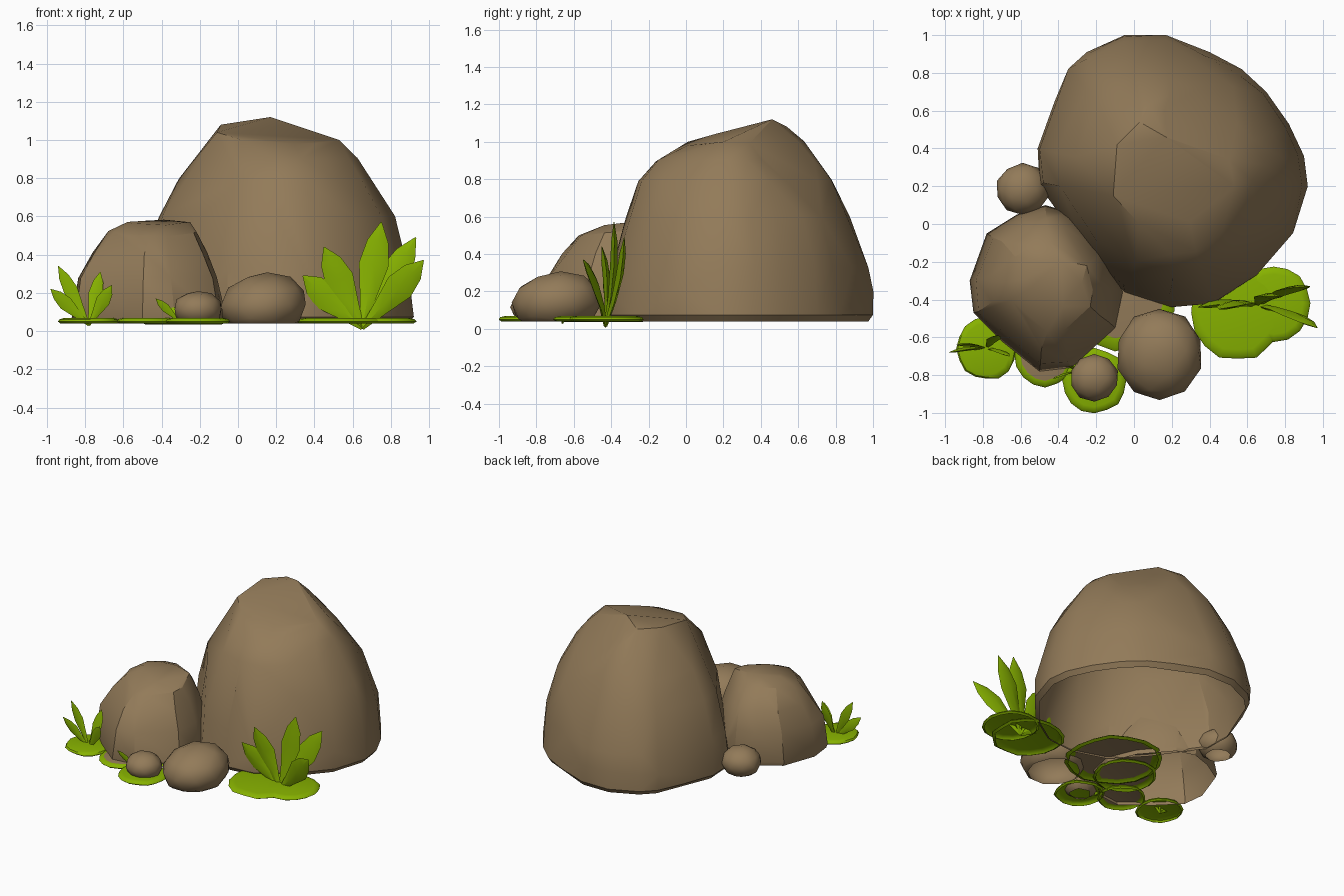
import bpy, bmesh, math, random
from mathutils import Vector

if "Cube" in bpy.data.objects:
    bpy.data.objects.remove(bpy.data.objects["Cube"])

random.seed(4)


def material(name, rgb):
    m = bpy.data.materials.new(name)
    m.diffuse_color = (*rgb, 1)
    m.use_nodes = True
    m.node_tree.nodes["Principled BSDF"].inputs["Base Color"].default_value = m.diffuse_color
    return m


ROCK = material("rock brown", (0.29, 0.197, 0.1))
LEAF = material("leaf green", (0.24, 0.44, 0.0))


def finish(bm, name, mats, angle):
    bmesh.ops.recalc_face_normals(bm, faces=bm.faces)
    me = bpy.data.meshes.new(name)
    bm.to_mesh(me)
    bm.free()
    for m in mats:
        me.materials.append(m)
    ob = bpy.data.objects.new(name, me)
    bpy.context.collection.objects.link(ob)
    bpy.ops.object.select_all(action='DESELECT')
    ob.select_set(True)
    bpy.context.view_layer.objects.active = ob
    bpy.ops.object.shade_smooth_by_angle(angle=math.radians(angle))
    return ob


def open_bottom(bm, z):
    down = [f for f in bm.faces if all(v.co.z < z + 0.002 for v in f.verts)]
    bmesh.ops.delete(bm, geom=down, context='FACES')


# Boulder: footprint refitted to each level (z, x0, x1, y0, y1, rise along y),
# chipped by planes, wrapped in a convex skin and left open underneath
def boulder(name, plan, levels, jitter, extra=(), chips=()):
    pts = []
    xs, ys = [p[0] for p in plan], [p[1] for p in plan]
    for k, (z, x0, x1, y0, y1, rise) in enumerate(levels):
        for px, py in plan:
            u = (px - min(xs)) / (max(xs) - min(xs))
            v = (py - min(ys)) / (max(ys) - min(ys))
            j = jitter if k > 1 else 0
            pts.append(Vector((x0 + u * (x1 - x0) + random.uniform(-j, j),
                               y0 + v * (y1 - y0) + random.uniform(-j, j),
                               z + rise * (v - 0.5) + random.uniform(-j, j) * 0.5)))
    pts += [Vector(p) for p in extra]
    # points beyond a chip plane are pushed back onto it, moving sideways
    for co, no in chips:
        co, no = Vector(co), Vector(no).normalized()
        flat = Vector((no.x, no.y, 0))
        for p in pts:
            d = (p - co).dot(no)
            if d > 0:
                p -= flat * (d / flat.length_squared)
    bm = bmesh.new()
    for p in pts:
        bm.verts.new(p)
    bmesh.ops.convex_hull(bm, input=bm.verts)
    loose = [v for v in bm.verts if not v.link_faces]
    bmesh.ops.delete(bm, geom=loose, context='VERTS')
    bmesh.ops.dissolve_limit(bm, angle_limit=math.radians(6),
                             verts=bm.verts, edges=bm.edges)
    open_bottom(bm, levels[0][0])
    return finish(bm, name, [ROCK], 28)


boulder("large_boulder",
        [(-.05, 1), (.17, 1), (.4, .91), (.57, .82), (.7, .7), (.82, .53),
         (.9, .36), (.92, .2), (.84, -.05), (.65, -.27), (.42, -.42), (.2, -.44),
         (-.05, -.36), (-.25, -.15), (-.5, .2), (-.51, .4), (-.42, .65),
         (-.34, .82), (-.25, .91)],
        [(.04, -.48, .89, -.41, .975, 0), (.075, -.51, .92, -.44, 1, 0),
         (.2, -.505, .91, -.43, .99, 0), (.33, -.49, .89, -.40, .965, 0),
         (.6, -.41, .815, -.32, .87, 0), (.79, -.30, .70, -.25, .77, 0),
         (.9, -.22, .62, -.15, .69, 0), (.99, -.15, .53, .0, .62, .02)],
        0.012,
        extra=[(.17, .46, 1.12), (-.09, .42, 1.08), (-.11, .15, 1.04),
               (.53, .2, 1.0), (.02, .01, 1.0), (.03, .54, 1.08)],
        chips=[((.17, .46, 1.12), (.7, .9, 1.0))])

boulder("medium_boulder",
        [(-.47, .1), (-.33, .06), (-.15, -.15), (-.06, -.36), (-.1, -.55),
         (-.33, -.76), (-.5, -.78), (-.7, -.62), (-.85, -.47), (-.87, -.3),
         (-.78, -.05), (-.62, .05)],
        [(.04, -.86, -.07, -.77, .09, 0), (.07, -.87, -.06, -.78, .1, 0),
         (.28, -.83, -.10, -.74, .07, 0), (.41, -.76, -.15, -.65, .02, .02),
         (.52, -.67, -.21, -.57, -.1, .05), (.565, -.57, -.28, -.45, -.18, .03)],
        0.012, extra=[(-.25, -.22, .57)])


# Small rounded stones, leaning sideways by skew
def stone(name, x, y, z, rx, ry, rz, skew):
    bm = bmesh.new()
    bmesh.ops.create_icosphere(bm, subdivisions=2, radius=1)
    for v in bm.verts:
        k = random.uniform(0.97, 1.03)
        c = v.co.copy()
        v.co = Vector((x + (c.x + skew * c.z) * rx * k,
                       y + (c.y + skew * c.z) * ry * k, z + c.z * rz * k))
    bmesh.ops.bisect_plane(bm, geom=bm.verts[:] + bm.edges[:] + bm.faces[:],
                           plane_co=(0, 0, .04), plane_no=(0, 0, -1), clear_outer=True)
    finish(bm, name, [ROCK], 45)


stone("front_stone", .135, -.69, .14, .23, .245, .165, .08)
stone("front_pebble", -.21, -.815, .115, .13, .125, .095, 0)
stone("side_pebble", -.59, .185, .12, .14, .135, .11, 0)


# Low moss pads; those among the rocks have a brown soil centre inside a green rim
def pad(name, x, y, rx, ry, soil=False, drop=0.0):
    bm = bmesh.new()
    n, rings = 16, []
    wob = [random.uniform(0.96, 1.04) for _ in range(n)]
    for s, z in ((.92, .04), (1, .05), (.95, .062), (.8, .069)):
        rings.append([bm.verts.new((x + rx * s * w * math.cos(2 * math.pi * i / n),
                                    y + ry * s * w * math.sin(2 * math.pi * i / n),
                                    z - drop)) for i, w in enumerate(wob)])
    for a, b in zip(rings, rings[1:]):
        for i in range(n):
            j = (i + 1) % n
            bm.faces.new((a[i], a[j], b[j], b[i]))
    bm.faces.new(rings[-1]).material_index = int(soil)
    finish(bm, name, [LEAF, ROCK], 40)


for i, spec in enumerate([
        (.55, -.47, .25, .25), (.74, -.42, .19, .2), (-.78, -.66, .16, .165),
        (-.21, -.83, .175, .17), (-.47, -.69, .165, .17, True),
        (-.10, -.33, .33, .335, True), (-.29, -.44, .22, .22, True, .004)]):
    pad(f"moss_pad_{i + 1}", *spec)


# Pointed leaves: diamond section swept from base to tip, bowed slightly
def leaf(name, base, tip, width):
    base, tip = Vector(base), Vector(tip)
    axis = tip - base
    side = axis.cross(Vector((0, 1, 0))).normalized()
    flat = side.cross(axis).normalized()
    thick = width * 0.13
    bm = bmesh.new()
    rings = []
    for t, w in ((0, .14), (.3, .55), (.6, 1), (.82, .72), (1, .04)):
        c = base + axis * t + flat * (0.12 * width * math.sin(math.pi * t))
        a = side * (w * width / 2)
        b = flat * (thick * (0.4 + 0.6 * w) * (1 - 0.8 * (t == 1)))
        rings.append([bm.verts.new(c + d) for d in (a, b, -a, -b)])
    for p, q in zip(rings, rings[1:]):
        for i in range(4):
            j = (i + 1) % 4
            bm.faces.new((p[i], p[j], q[j], q[i]))
    bm.faces.new(rings[0])
    bm.faces.new(rings[-1])
    finish(bm, name, [LEAF], 40)


clumps = {
    "large_plant": ((.65, -.43, .015), .155, [
        (.75, -.385, .57), (.45, -.45, .44), (.34, -.44, .29),
        (.93, -.33, .49), (.97, -.55, .37)]),
    "left_plant": ((-.78, -.66, .03), .075, [
        (-.94, -.64, .34), (-.98, -.68, .22), (-.72, -.59, .31), (-.66, -.70, .24)]),
    "middle_plant": ((-.30, -.78, .045), .045, [
        (-.43, -.82, .17), (-.35, -.75, .13)]),
}
for name, (base, width, tips) in clumps.items():
    for i, tip in enumerate(tips):
        leaf(f"{name}_leaf_{i + 1}", base, tip, width)
